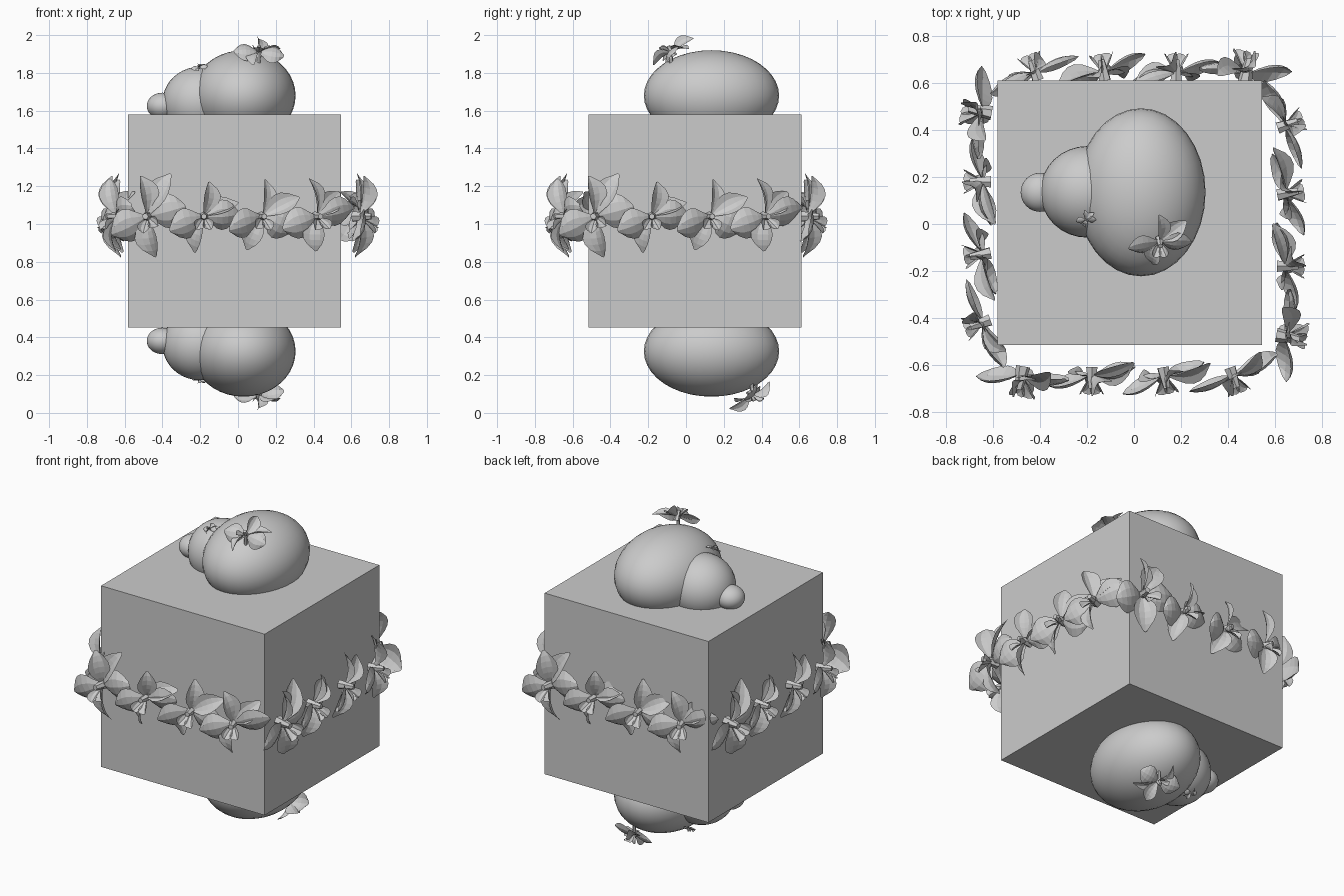
import bpy, bmesh, math, random
from mathutils import Vector, Matrix

if "Cube" in bpy.data.objects:
    bpy.data.objects.remove(bpy.data.objects["Cube"])

random.seed(4)
FLIP = (Matrix.Translation((0, 0.135, 1.003)) @ Matrix.Rotation(math.pi, 4, 'X')
        @ Matrix.Translation((0, -0.135, -1.003)))


def finish(bm, name, smooth=False):
    me = bpy.data.meshes.new(name)
    bm.to_mesh(me)
    bm.free()
    for p in me.polygons:
        p.use_smooth = smooth
    ob = bpy.data.objects.new(name, me)
    bpy.context.collection.objects.link(ob)
    return ob


def petal(bm, mat, angle, length, width, lift, curl, cup, twist):
    """Cupped, curling leaf-shaped sheet pointing away from the flower axis."""
    nu, prof = 6, (0.15, 0.5, 0.85, 1.0, 0.95, 0.7, 0.25)
    m = mat @ Matrix.Rotation(math.radians(angle), 4, 'Z') @ Matrix.Rotation(math.radians(twist), 4, 'X')
    rows = []
    for i in range(nu + 1):
        u = i / nu
        row = []
        for j in range(5):
            v = j / 2 - 1
            p = Vector((0.01 + length * (u - 0.06 * v * v * u),
                        width * prof[i] * v,
                        lift * u - curl * u * u + cup * prof[i] * v * v))
            row.append(bm.verts.new(m @ p))
        rows.append(row)
    for a, b in zip(rows, rows[1:]):
        for j in range(4):
            bm.faces.new((a[j], b[j], b[j + 1], a[j + 1]))


def flower(bm, mat, jitter=0.0):
    """Orchid: three narrow sepals, two broad petals, a lip and a column."""
    r = lambda s: random.uniform(-s, s) * jitter
    #        angle length width lift  curl  cup   twist
    spec = [(95, 0.19, 0.055, 0.09, 0.08, 0.03, 40),
            (42, 0.20, 0.060, 0.02, 0.06, 0.03, -25),
            (-5, 0.19, 0.085, 0.10, 0.11, -0.035, 20),
            (-105, 0.17, 0.060, 0.08, 0.10, 0.03, 35),
            (190, 0.19, 0.085, 0.12, 0.10, -0.035, -20)]
    for a, l, w, li, cu, cp, tw in spec:
        petal(bm, mat, a + r(14), l * (1 + r(0.1)), w, li + r(0.03), cu, cp, tw + r(15))
    for a in (-60, -120):
        petal(bm, mat, a, 0.07, 0.03, 0.09, 0.02, 0.03, 0)
    bmesh.ops.create_cone(bm, cap_ends=True, segments=6, radius1=0.028, radius2=0.015, depth=0.09,
                          matrix=mat @ Matrix.Translation((0, 0, 0.01)))


def facing(loc, axis, scale=1.0, spin=0.0):
    """Matrix placing a flower at loc, looking along axis, its top kept upright."""
    z = Vector(axis).normalized()
    up = Vector((0, 0, 1)) if abs(z.z) < 0.8 else Vector((0, 1, 0))
    x = up.cross(z).normalized()
    rot = Matrix((x, z.cross(x), z)).transposed().to_4x4()
    return Matrix.Translation(loc) @ rot @ Matrix.Rotation(math.radians(spin), 4, 'Z') @ Matrix.Scale(scale, 4)


# central box
bm = bmesh.new()
bmesh.ops.create_cube(bm, size=1.127, matrix=Matrix.Translation((-0.018, 0.047, 1.015)))
finish(bm, "box")

# three merging rounded lobes, above and (turned over) below the box
lobes = [("large_lobe", (0.03, 0.135, 1.68), (0.275, 0.358, 0.24)),
         ("middle_lobe", (-0.2, 0.137, 1.645), (0.2, 0.195, 0.188)),
         ("small_lobe", (-0.4, 0.135, 1.625), (0.083, 0.083, 0.07))]
for side, turn in (("top", Matrix()), ("bottom", FLIP)):
    for name, loc, rad in lobes:
        bm = bmesh.new()
        bmesh.ops.create_uvsphere(bm, u_segments=32, v_segments=20, radius=1.0,
                                  matrix=turn @ Matrix.Translation(loc) @ Matrix.Diagonal((*rad, 1)))
        finish(bm, side + "_" + name, True)

    # flowers perched on the lobes, with short stems
    bm = bmesh.new()
    flower(bm, turn @ facing((0.11, -0.075, 1.91), (0.05, -0.5, 0.85), 0.68))
    bmesh.ops.create_cone(bm, cap_ends=True, segments=6, radius1=0.01, radius2=0.01, depth=0.09,
                          matrix=turn @ Matrix.Translation((0.11, -0.08, 1.875)))
    flower(bm, turn @ facing((-0.205, 0.02, 1.83), (-0.2, -0.4, 0.9), 0.22))
    finish(bm, side + "_lobe_flowers")

# garland: one side of four flowers, repeated round the box by quarter turns
side_flowers = [(-0.48, 1.04, 25, 1.12), (-0.18, 1.04, 0, 1.0), (0.13, 1.04, -6, 1.0), (0.42, 1.04, 4, 1.0)]
bm = bmesh.new()
for x, z, spin, s in side_flowers:
    flower(bm, facing((x, -0.645, z), (x * 0.6 + 0.1, -1, 0.0), s, spin), 1.0)
for k in range(1, 4):
    base = [f for f in bm.faces if not f.tag] if k == 1 else base
    copy = bmesh.ops.duplicate(bm, geom=base)
    verts = [g for g in copy["geom"] if isinstance(g, bmesh.types.BMVert)]
    bmesh.ops.rotate(bm, verts=verts, cent=(0, 0, 0), matrix=Matrix.Rotation(k * math.pi / 2, 3, 'Z'))
finish(bm, "flower_garland")
